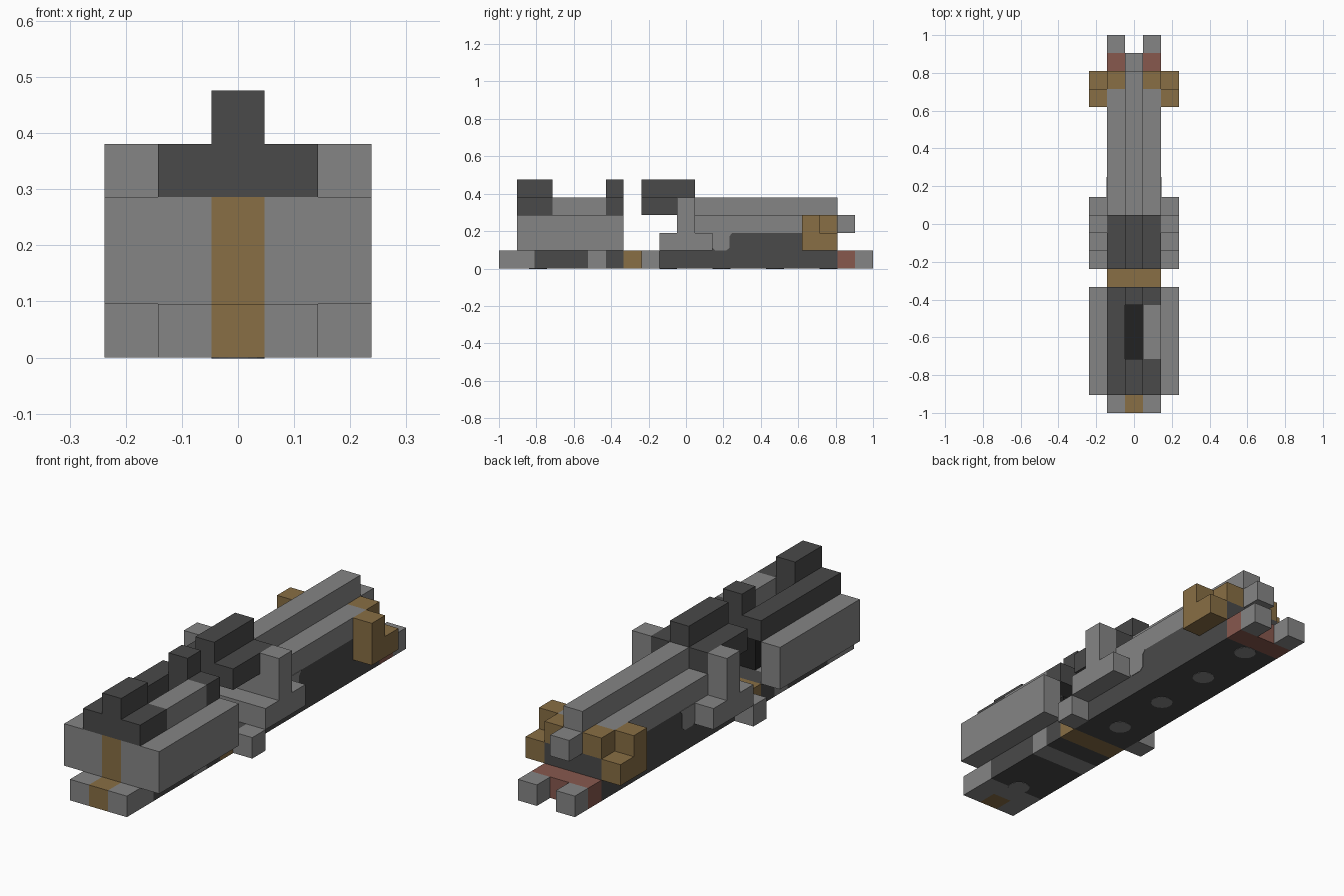
import bpy, bmesh, math
from mathutils import Vector

cube = bpy.data.objects.get("Cube")
if cube:
    bpy.data.objects.remove(cube, do_unlink=True)

U = 2 / 21  # edge of one grid cell


def material(name, rgb):
    m = bpy.data.materials.new(name)
    m.use_nodes = True
    col = (*rgb, 1)
    m.diffuse_color = col
    m.node_tree.nodes["Principled BSDF"].inputs["Base Color"].default_value = col
    return m


GREY = material("grey metal", (0.235, 0.235, 0.235))
DARK = material("dark metal", (0.067, 0.067, 0.067))
BLACK = material("black metal", (0.016, 0.016, 0.016))
BRASS = material("brass", (0.246, 0.156, 0.058))
RED = material("dull red", (0.242, 0.098, 0.076))


def finish(name, bm, mat, mirror=False):
    bmesh.ops.recalc_face_normals(bm, faces=bm.faces)
    me = bpy.data.meshes.new(name)
    bm.to_mesh(me)
    bm.free()
    me.materials.append(mat)
    ob = bpy.data.objects.new(name, me)
    bpy.context.collection.objects.link(ob)
    if mirror:
        ob.modifiers.new("mirror", "MIRROR").use_axis[0] = True
    return ob


def place(x, y, z):
    """Cell coordinates: x from the middle, y from the front, z from the floor."""
    return Vector((x * U, y * U - 1, z * U))


def box(name, mat, x, y, z, mirror=False):
    lo, hi = place(x[0], y[0], z[0]), place(x[1], y[1], z[1])
    bm = bmesh.new()
    bmesh.ops.create_cube(bm, size=1)
    for v in bm.verts:
        v.co = Vector(lo[i] + (v.co[i] + 0.5) * (hi[i] - lo[i]) for i in range(3))
    return finish(name, bm, mat, mirror)


def prism(name, mat, points, depth, mirror=False):
    bm = bmesh.new()
    face = bm.faces.new([bm.verts.new(p) for p in points])
    new = bmesh.ops.extrude_face_region(bm, geom=[face])["geom"]
    bmesh.ops.translate(bm, vec=depth, verts=[g for g in new if isinstance(g, bmesh.types.BMVert)])
    return finish(name, bm, mat, mirror)


def disc(name, mat, y, r=0.5):
    ring = [2 * math.pi * i / 16 for i in range(16)]
    points = [place(r * math.cos(a), y + r * math.sin(a), 0) for a in ring]
    prism(name, mat, points, Vector((0, 0, -0.0015)))


FULL, MID, SIDE, OUTER = (-1.5, 1.5), (-.5, .5), (.5, 1.5), (1.5, 2.5)

# Keel, a row of coloured sections along the floor
for name, mat, y in (("front_grey", GREY, (1, 2)), ("front_dark", DARK, (2, 5)),
                     ("grey_band", GREY, (5, 6)), ("dark_band", DARK, (6, 7)),
                     ("brass_band", BRASS, (7, 8)), ("main", DARK, (8, 19)),
                     ("red_band", RED, (19, 20))):
    box("keel_" + name, mat, FULL, y, (0, 1))
box("keel_nose_corner", GREY, SIDE, (0, 1), (0, 1), True)
box("keel_nose_centre", BRASS, MID, (0, 1), (0, 1))
box("tail_prong", GREY, SIDE, (20, 21), (0, 1), True)

# Round plates on the underside
for i in range(4):
    disc("underside_disc", GREY, 9.5 + 3 * i)
disc("underside_nose_disc", GREY, 2.2)

# Front housing
box("housing_side", GREY, OUTER, (1, 7), (1, 3), True)
box("housing_front", GREY, SIDE, (1, 5), (1, 3), True)
box("housing_front_strip", BRASS, MID, (1, 3), (1, 3))
box("housing_core", BLACK, MID, (3, 6), (1, 3))
box("top_front_block", DARK, FULL, (1, 3), (3, 4))
box("top_rear_block", DARK, FULL, (6, 7), (3, 4))
box("top_dark_rail", DARK, (-1.5, -.5), (3, 6), (3, 4))
box("top_grey_rail", GREY, SIDE, (3, 6), (3, 4))
box("front_ridge", DARK, MID, (1, 3), (4, 5))
box("sight_post", DARK, MID, (6, 7), (4, 5))

# Bridge over the gap
box("bridge_base", DARK, FULL, (8, 11), (3, 4))
box("bridge_ridge", DARK, MID, (8, 11), (4, 5))

# Side brackets
box("cross_plate", GREY, (-2.5, 2.5), (9, 12), (1, 2))
box("bracket_foot", GREY, OUTER, (8, 9), (0, 1), True)
box("bracket_post", GREY, OUTER, (10, 11), (2, 4), True)

# Rear body
box("rear_body_lower", DARK, FULL, (12, 19), (1, 2))
box("rear_body_upper", GREY, FULL, (10, 18), (2, 3))
box("rear_spine", GREY, MID, (11, 19), (3, 4))
box("rear_spine_end", GREY, MID, (18, 20), (2, 3))

# Rounded grey inlay on the body flank
outline = ((12, 2), (12, 1.15), (12.15, 1), (12.75, 1), (12.93, 1.15), (12.93, 1.8), (13.1, 2))
prism("flank_inlay", GREY, [place(1.5, y, z) for y, z in outline], Vector((0.002, 0, 0)), True)

# Brass rear fittings
box("brass_shoulder", BRASS, SIDE, (18, 19), (2, 3), True)
box("brass_fin_tall", BRASS, OUTER, (17, 18), (1, 3), True)
box("brass_fin_short", BRASS, OUTER, (18, 19), (1, 2), True)
